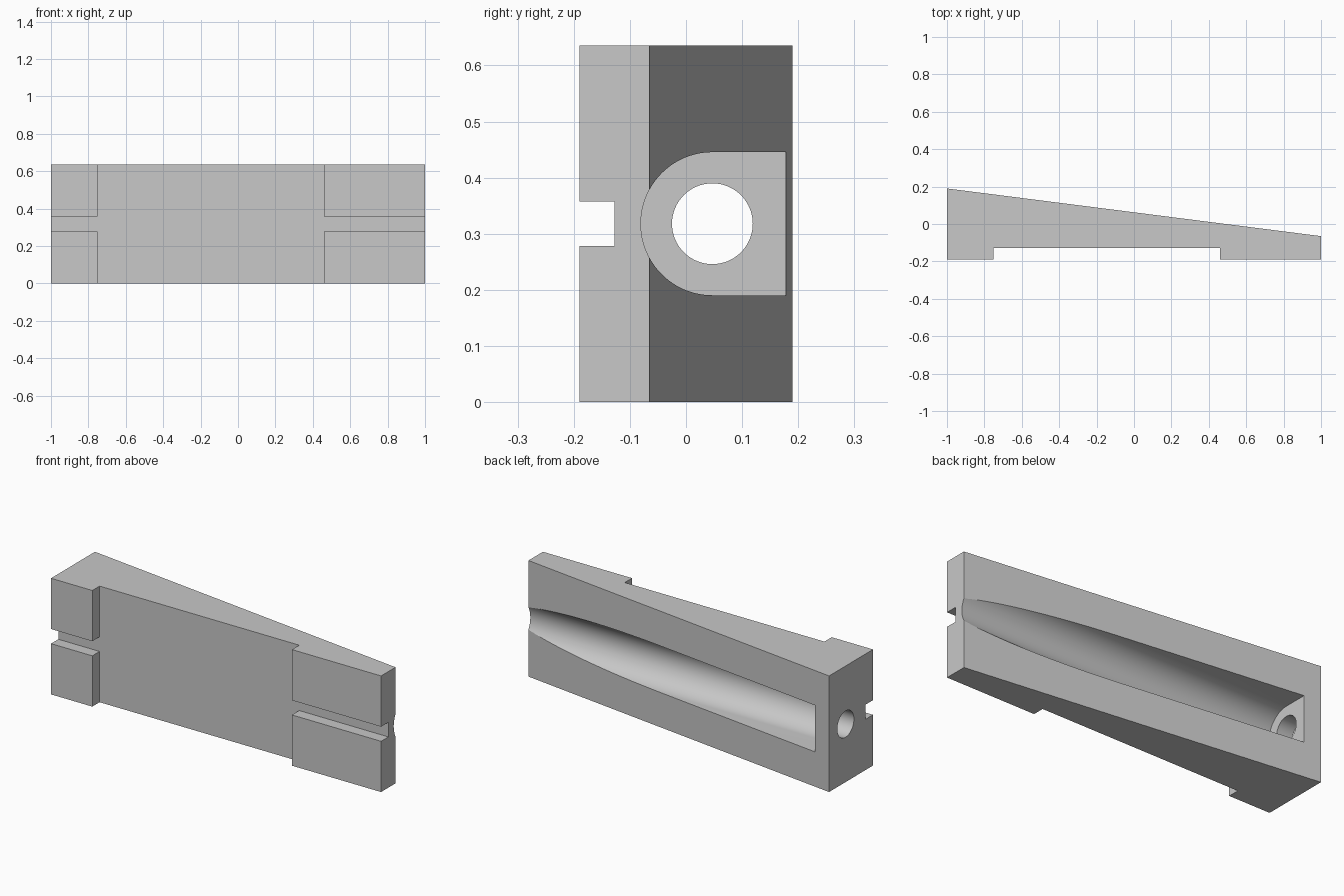
import bpy, bmesh
from math import sin, cos, pi, radians
from mathutils import Vector

cube = bpy.data.objects.get("Cube")
if cube:
    bpy.data.objects.remove(cube, do_unlink=True)

HEIGHT = 0.636
MID = HEIGHT / 2
FRONT, BACK = -0.19, 0.19

grey = bpy.data.materials.new("plain grey")
grey.use_nodes = True
colour = (0.58, 0.58, 0.58, 1)
grey.diffuse_color = colour
grey.node_tree.nodes["Principled BSDF"].inputs["Base Color"].default_value = colour


def prism(name, points, axis, start, end):
    """Extrude a flat outline along the given axis; points hold the other two coordinates."""
    bm = bmesh.new()
    verts = []
    for p in points:
        co = list(p)
        co.insert(axis, start)
        verts.append(bm.verts.new(co))
    face = bm.faces.new(verts)
    new = bmesh.ops.extrude_face_region(bm, geom=[face])["geom"]
    shift = Vector((0, 0, 0))
    shift[axis] = end - start
    bmesh.ops.translate(bm, vec=shift, verts=[g for g in new if isinstance(g, bmesh.types.BMVert)])
    bmesh.ops.recalc_face_normals(bm, faces=bm.faces)
    mesh = bpy.data.meshes.new(name)
    bm.to_mesh(mesh)
    bm.free()
    mesh.materials.append(grey)
    obj = bpy.data.objects.new(name, mesh)
    bpy.context.collection.objects.link(obj)
    return obj


def arc(cy, cz, r, a0, a1, steps):
    return [(cy + r * cos(a0 + (a1 - a0) * i / steps), cz + r * sin(a0 + (a1 - a0) * i / steps))
            for i in range(steps + 1)]


# Tapered block
block = prism("wedge_block", [(-1, FRONT), (1, FRONT), (1, -0.065), (-1, BACK)], 2, 0, HEIGHT)

# Front relief: wide recess joined to a narrow slot running out of both ends
left, right, slot = -0.75, 0.46, 0.04
lo, hi, out = -0.1, HEIGHT + 0.1, 1.2
relief = [(left, lo), (right, lo), (right, MID - slot), (out, MID - slot),
          (out, MID + slot), (right, MID + slot), (right, hi), (left, hi),
          (left, MID + slot), (-out, MID + slot), (-out, MID - slot), (left, MID - slot)]
recess_cutter = prism("recess_cutter", relief, 1, -0.3, -0.127)

# Round-bottomed channel in the sloping back
axis_y, radius = 0.047, 0.1275
channel = arc(axis_y, MID, radius, pi / 2, 3 * pi / 2, 48) + [(0.4, MID - radius), (0.4, MID + radius)]
channel_cutter = prism("channel_cutter", channel, 0, -0.906, out)

# Hole through the thick end
hole_cutter = prism("hole_cutter", arc(axis_y, MID, 0.072, 0, 2 * pi, 64)[:-1], 0, -out, -0.8)

bpy.context.view_layer.objects.active = block
for cutter in (recess_cutter, channel_cutter, hole_cutter):
    mod = block.modifiers.new(cutter.name, "BOOLEAN")
    mod.operation = "DIFFERENCE"
    mod.solver = "EXACT"
    mod.object = cutter
    bpy.ops.object.modifier_apply(modifier=mod.name)
    bpy.data.objects.remove(cutter, do_unlink=True)

# Smooth the curved walls, keep the corners crisp
bpy.ops.object.select_all(action="DESELECT")
block.select_set(True)
bpy.ops.object.shade_smooth_by_angle(angle=radians(20))
